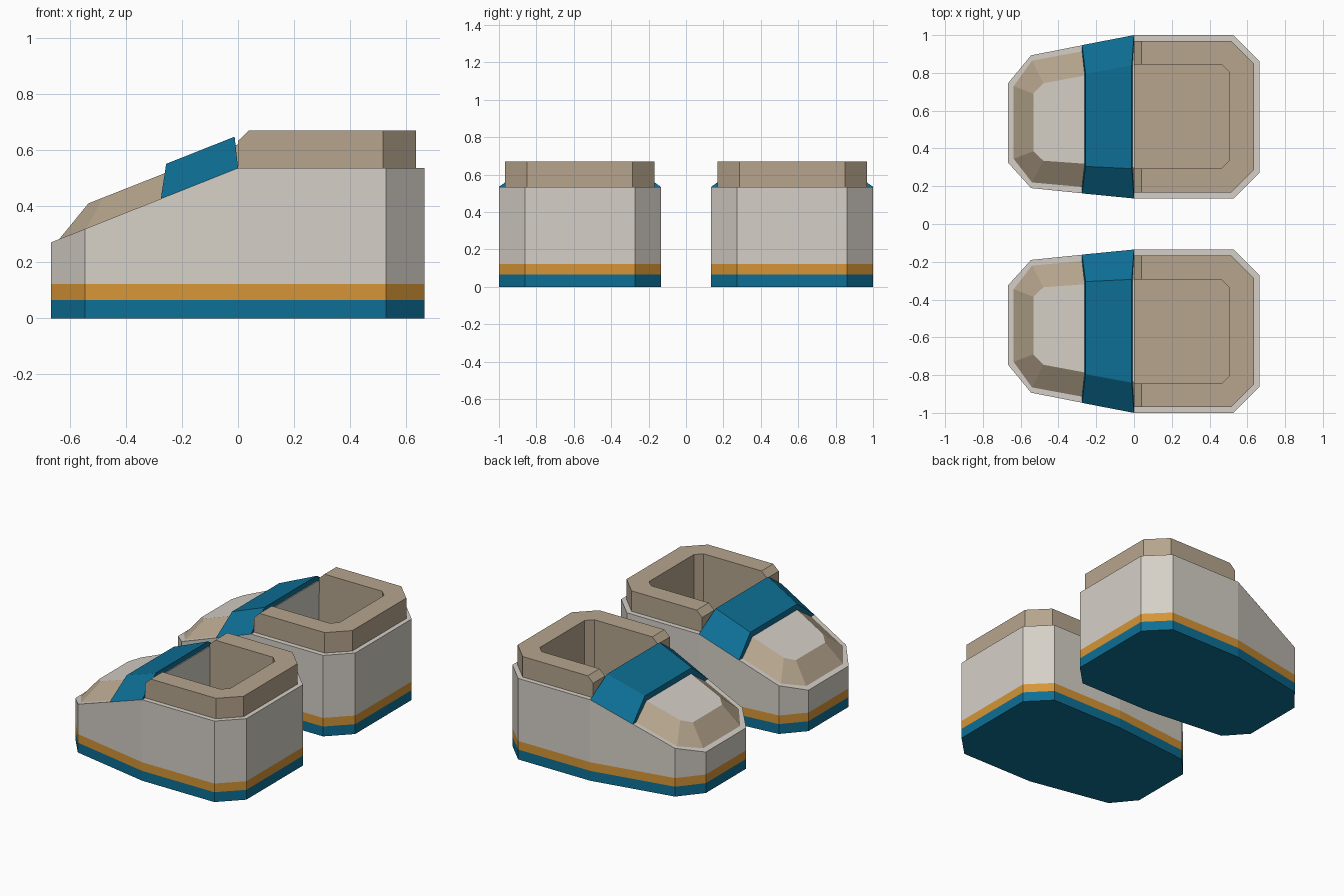
import bpy, bmesh

if "Cube" in bpy.data.objects:
    bpy.data.objects.remove(bpy.data.objects["Cube"])


def material(name, rgb):
    m = bpy.data.materials.new(name)
    lin = [((c / 255 + 0.055) / 1.055) ** 2.4 for c in rgb]
    m.diffuse_color = (*lin, 1)
    m.use_nodes = True
    m.node_tree.nodes["Principled BSDF"].inputs["Base Color"].default_value = m.diffuse_color
    return m


GREY = material("pale_grey", (213, 207, 198))
TAN = material("tan", (182, 165, 141))
BLUE = material("teal_blue", (13, 111, 149))
ORANGE = material("orange", (214, 149, 54))


def slope(x, lift=0.0):
    """Height of the upper edge: level heel, sloping toe."""
    return 0.535 + 0.397 * min(x, 0) + lift


def build(name, rings, mats, closed, caps=(), extra=()):
    """Loft bands between rings of 3D points; caps/extra are (points, material index)."""
    bm = bmesh.new()
    vs = [[bm.verts.new(p) for p in r] for r in rings]
    n = len(rings[0])
    for k, mi in enumerate(mats[1]):
        for i in range(n if closed else n - 1):
            j = (i + 1) % n
            f = bm.faces.new((vs[k][i], vs[k][j], vs[k + 1][j], vs[k + 1][i]))
            f.material_index = mi
    for k, mi in caps:
        bm.faces.new(vs[k]).material_index = mi
    for idx, mi in extra:
        bm.faces.new([vs[k][i] for k, i in idx]).material_index = mi
    bmesh.ops.recalc_face_normals(bm, faces=bm.faces)
    me = bpy.data.meshes.new(name)
    bm.to_mesh(me)
    bm.free()
    for m in mats[0]:
        me.materials.append(m)
    ob = bpy.data.objects.new(name, me)
    bpy.context.collection.objects.link(ob)
    # second shoe is the mirror image
    mod = ob.modifiers.new("pair", 'MIRROR')
    mod.use_axis = (False, True, False)
    mod.use_mirror_merge = False
    return ob


def heel(x, y0, y1, cut):
    """U-shaped outline round the heel, starting and ending at x = 0."""
    return [(0, y1), (0.04, y1), (x - cut, y1), (x, y1 - cut),
            (x, y0 + cut), (x - cut, y0), (0.04, y0), (0, y0)]


# Shoe body with striped sole; the toe top is sloped, the heel top is a ledge
toe = [(-0.545, 0.19), (-0.667, 0.325), (-0.667, 0.745), (-0.545, 0.893)]
back = heel(0.665, 0.135, 1.0, 0.138)
outline = back + toe
rings = [[(x, y, z) for x, y in outline] for z in (0, 0.065, 0.122)]
rings.append([(x, y, slope(x)) for x, y in outline])
body = build("shoe_body", rings, ([BLUE, ORANGE, GREY], (0, 1, 2)), True,
             caps=[(0, 0)],
             extra=[([(3, i) for i in (7, 8, 9, 10, 11, 0)], 2)])

# Heel ledge between the body wall and the collar
rim = heel(0.635, 0.168, 0.968, 0.119)
hole = heel(0.505, 0.295, 0.845, 0.042)
build("heel_ledge", [[(x, y, 0.535) for x, y in o] for o in (rim, back)],
      ([GREY], (0,)), False)


# Padded collar, with its lining running down to the insole
def top(x):
    return 0.67 if x > 0 else 0.632


build("collar",
      [[(x, y, 0.535) for x, y in rim],
       [(x, y, top(x)) for x, y in rim],
       [(x, y, top(x)) for x, y in hole],
       [(x, y, 0.535) for x, y in hole],
       [(x, y, 0.122) for x, y in hole]],
      ([TAN], (0, 0, 0, 0)), False, caps=[(4, 0)],
      extra=[([(k, i) for k in range(4)], 0) for i in (0, 7)])

# Front wall inside the opening
build("front_lining",
      [[(x, 0.295, z), (x, 0.845, z), (x, 0.845, z2), (x, 0.295, z2)]
       for x, z, z2 in ((-0.02, 0.122, 0.52), (0.001, 0.122, 0.54))],
      ([GREY], (0,)), True, caps=[(0, 0), (1, 0)])

# Toe cap: tan bevelled sides, grey top and throat end
low = [(0.003, 0.967), (-0.54, 0.865), (-0.637, 0.73),
       (-0.637, 0.345), (-0.54, 0.22), (0.003, 0.169)]
high = [(0.003, 0.835), (-0.48, 0.745), (-0.533, 0.69),
        (-0.533, 0.385), (-0.48, 0.335), (0.003, 0.3)]
build("toe_cap",
      [[(x, y, slope(x)) for x, y in low],
       [(x, y, slope(x, 0.086)) for x, y in high]],
      ([TAN, GREY], (0,)), False, caps=[(0, 1), (1, 1)],
      extra=[([(0, 0), (1, 0), (1, 5), (0, 5)], 1)])


# Strap across the instep
def strap_section(xl, xh, y0, y1, t0, t1):
    return [(xl, y0, slope(xl)), (xh, t0, slope(xh, 0.117)),
            (xh, t1, slope(xh, 0.117)), (xl, y1, slope(xl))]


build("strap",
      [strap_section(-0.275, -0.256, 0.162, 0.947, 0.305, 0.795),
       strap_section(0.0, -0.012, 0.135, 1.0, 0.293, 0.84)],
      ([BLUE], (0,)), True, caps=[(0, 0), (1, 0)])
